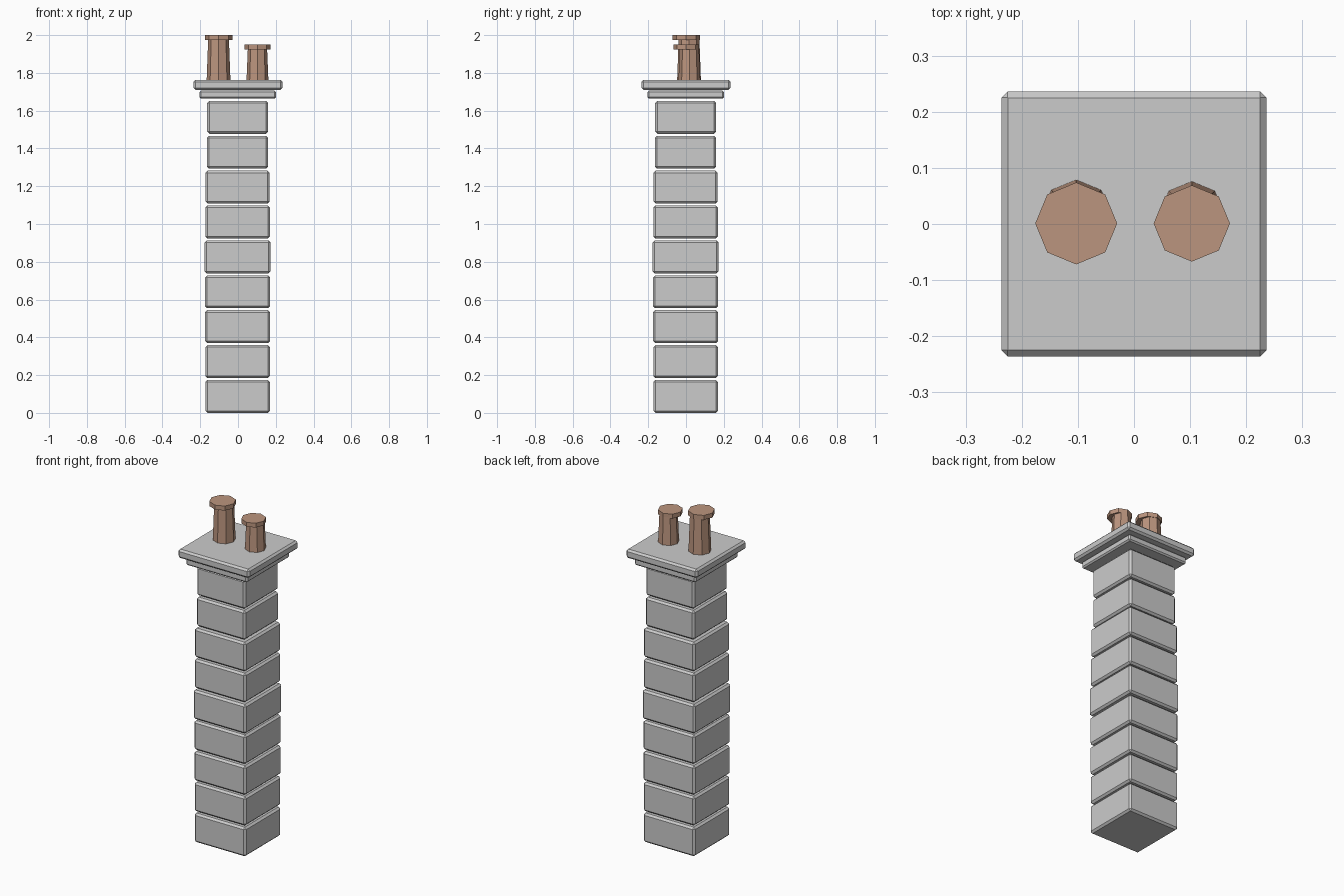
import bpy, bmesh
from mathutils import Matrix

if "Cube" in bpy.data.objects:
    bpy.data.objects.remove(bpy.data.objects["Cube"])

clay = bpy.data.materials.new("clay")
clay.diffuse_color = (0.5, 0.3, 0.21, 1)
clay.use_nodes = True
clay.node_tree.nodes["Principled BSDF"].inputs["Base Color"].default_value = clay.diffuse_color


def finish(name, bm, mat=None):
    me = bpy.data.meshes.new(name)
    bm.to_mesh(me)
    bm.free()
    ob = bpy.data.objects.new(name, me)
    bpy.context.collection.objects.link(ob)
    if mat:
        me.materials.append(mat)
    return ob


def slab(name, half, z0, z1, bevel, c=0.0):
    """Square block with chamfered edges."""
    bm = bmesh.new()
    bmesh.ops.create_cube(bm, size=1)
    bmesh.ops.scale(bm, vec=(2 * half, 2 * half, z1 - z0), verts=bm.verts)
    bmesh.ops.translate(bm, vec=(c, c, (z0 + z1) / 2), verts=bm.verts)
    bmesh.ops.bevel(bm, geom=bm.edges[:], offset=bevel, segments=1,
                    affect='EDGES', profile=0.5)
    return finish(name, bm)


def octagon(name, x, y, r0, r1, z0, z1):
    """Eight-sided tapered cylinder."""
    bm = bmesh.new()
    bmesh.ops.create_cone(bm, cap_ends=True, segments=8, radius1=r0, radius2=r1,
                          depth=z1 - z0,
                          matrix=Matrix.Translation((x, y, (z0 + z1) / 2)))
    return finish(name, bm, clay)


# Shaft: nine separate stone courses of slightly varying width
halves = [0.171, 0.171, 0.172, 0.172, 0.175, 0.171, 0.170, 0.162, 0.161]
pitch = 0.1847
for i, h in enumerate(halves):
    z = 0.0 + i * pitch
    slab(f"stone_course_{i + 1}", h, z, z + 0.174, 0.011, -0.002)

# Corbel and cap slabs
slab("corbel", 0.203, 1.664, 1.706, 0.008, -0.001)
slab("cap", 0.236, 1.71, 1.763, 0.011)

# Chimney pots: body set slightly back from its rim
for side, x, yb, r0, r1, rim, zr, top in (
        ("left", -0.103, 0.016, 0.063, 0.055, 0.073, 1.973, 2.0),
        ("right", 0.103, 0.018, 0.058, 0.051, 0.068, 1.924, 1.95)):
    octagon(f"{side}_pot", x, yb, r0, r1, 1.76, zr + 0.005)
    octagon(f"{side}_pot_rim", x, 0.001, rim, rim, zr, top)
